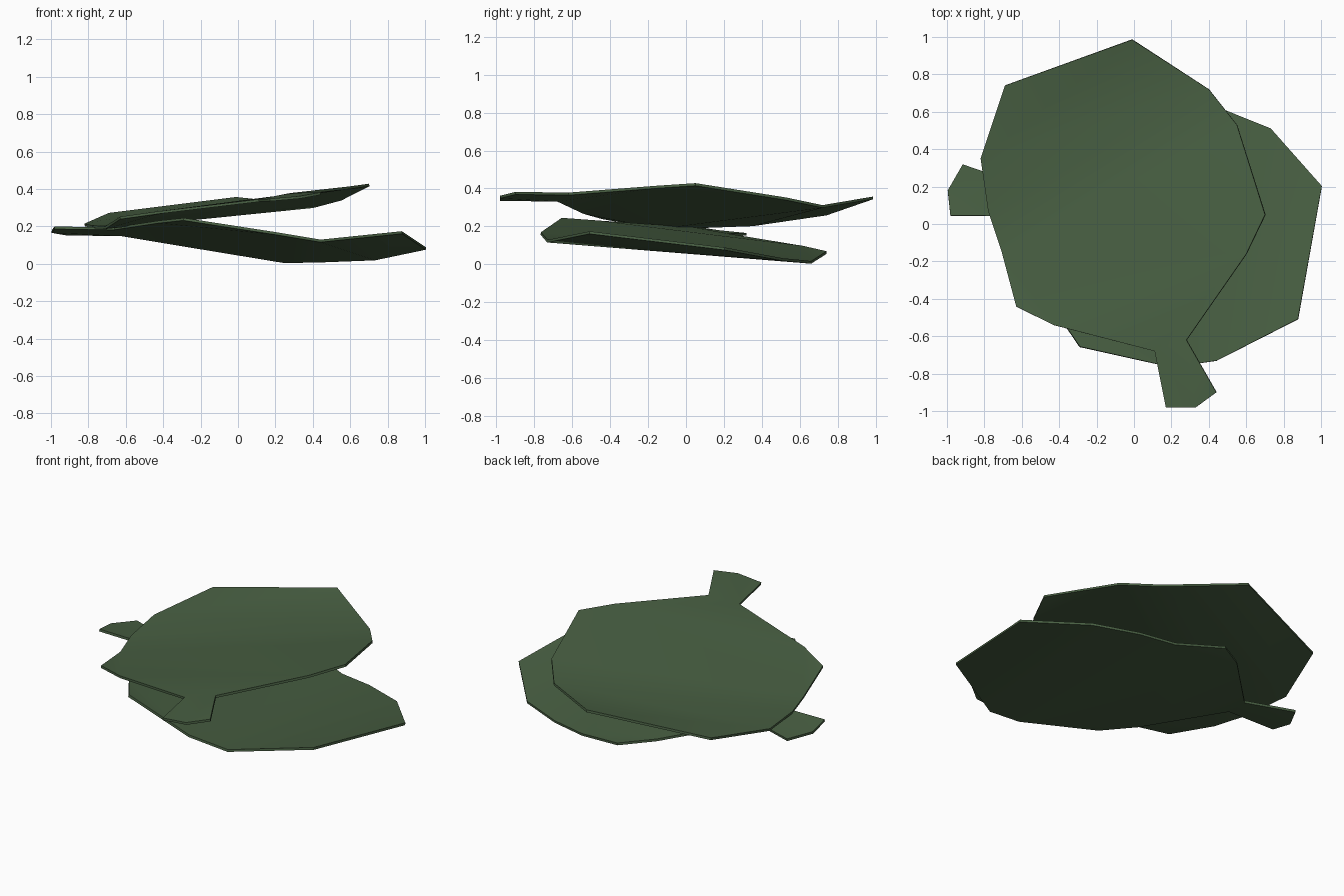
import bpy, bmesh
from math import radians
from mathutils import Matrix, Vector

if "Cube" in bpy.data.objects:
    bpy.data.objects.remove(bpy.data.objects["Cube"])

THICKNESS = 0.014

# Outline of one leaf; the fold runs from FOLD_A to FOLD_B
FOLD_A = (0.40, 0.72, 0.312)
FOLD_B = (-0.71, -0.14, 0.20)
TIP_SIDE = [(-0.78, 0.07, 0.205), (-0.82, 0.35, 0.215), (-0.69, 0.74, 0.272), (-0.01, 0.985, 0.357)]
STALK_ROOT = [(0.28, -0.62, 0.378), (0.11, -0.68, 0.345)]
RIGHT_EDGE = [(0.55, 0.53, 0.352), (0.70, 0.05, 0.428), (0.60, -0.16, 0.414)]
LEFT_EDGE = [(-0.43, -0.54, 0.28), (-0.63, -0.44, 0.252)]
STALK = [(0.44, -0.90, 0.382), (0.33, -0.98, 0.362), (0.17, -0.98, 0.348)]

leaf_green = bpy.data.materials.new("leaf_green")
leaf_green.diffuse_color = (0.065, 0.115, 0.055, 1)
leaf_green.use_nodes = True
leaf_green.node_tree.nodes["Principled BSDF"].inputs["Base Color"].default_value = leaf_green.diffuse_color


def make_leaf(name, transform):
    bm = bmesh.new()
    verts = {}

    def add_face(points):
        for p in points:
            if p not in verts:
                verts[p] = bm.verts.new(p)
        return bm.faces.new([verts[p] for p in points])

    # Two blade halves meeting at the fold, plus the short stalk
    add_face([FOLD_A, FOLD_B] + TIP_SIDE[::-1][::-1])
    add_face([FOLD_B, FOLD_A] + RIGHT_EDGE + STALK_ROOT + LEFT_EDGE)
    add_face([STALK_ROOT[1], STALK_ROOT[0]] + STALK)
    bmesh.ops.triangulate(bm, faces=bm.faces[:])
    bmesh.ops.recalc_face_normals(bm, faces=bm.faces[:])
    if sum(f.normal.z for f in bm.faces) < 0:
        bmesh.ops.reverse_faces(bm, faces=bm.faces[:])
    bm.transform(transform)
    mesh = bpy.data.meshes.new(name)
    bm.to_mesh(mesh)
    bm.free()
    obj = bpy.data.objects.new(name, mesh)
    bpy.context.collection.objects.link(obj)
    mesh.materials.append(leaf_green)

    # Thin sheet thickness on the underside
    solid = obj.modifiers.new("thickness", 'SOLIDIFY')
    solid.thickness = THICKNESS
    solid.offset = -1
    bpy.ops.object.select_all(action='DESELECT')
    obj.select_set(True)
    bpy.context.view_layer.objects.active = obj
    bpy.ops.object.modifier_apply(modifier="thickness")
    bpy.ops.object.shade_smooth_by_angle(angle=radians(40))
    return obj


# Upper leaf, and the same leaf turned and lowered beneath it
make_leaf("upper_leaf", Matrix.Identity(4))
make_leaf("lower_leaf", Matrix.Translation(Vector((0.018, -0.024, -0.183))) @ Matrix.Rotation(radians(-120), 4, 'Z'))
